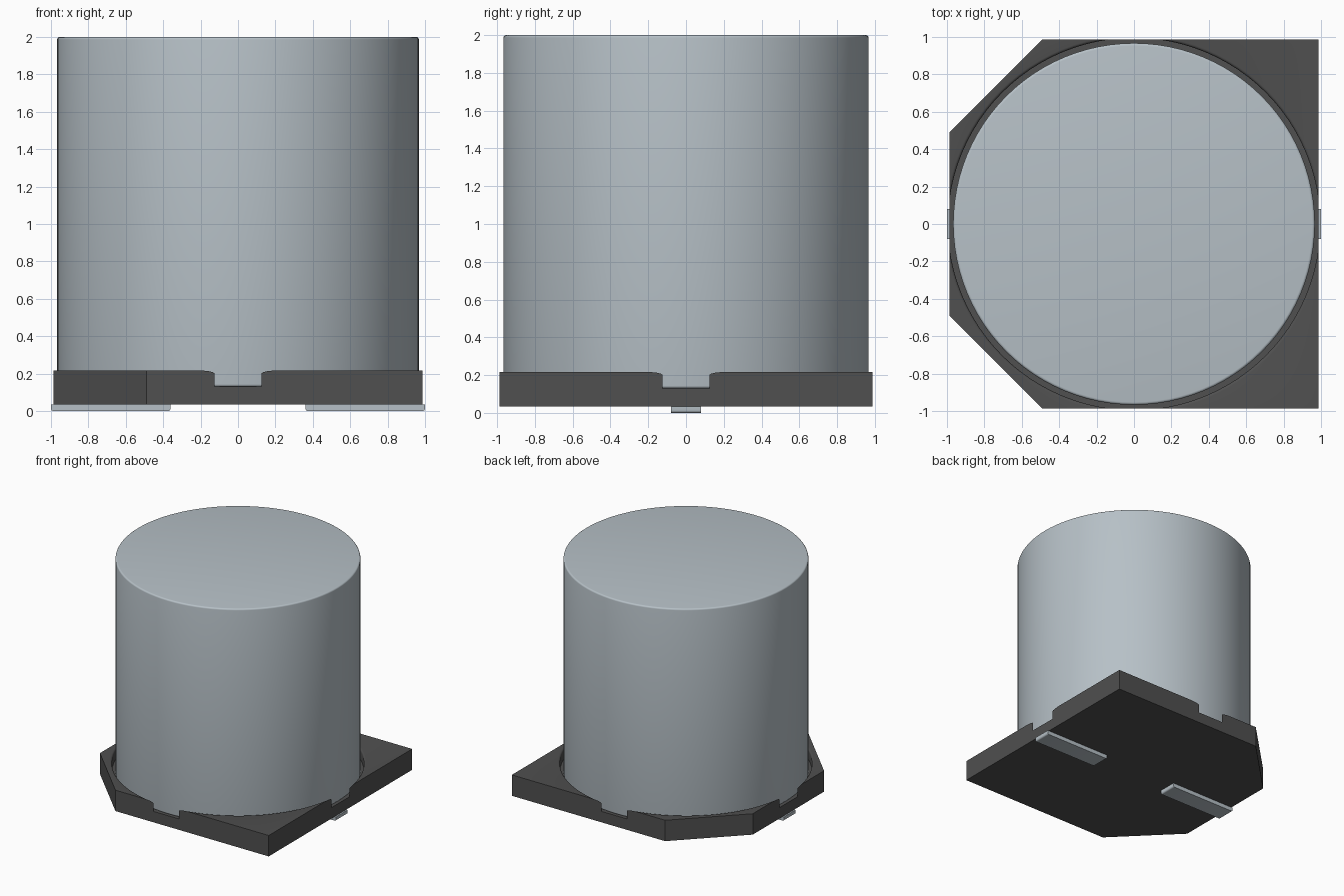
import bpy
import bmesh
import math
from mathutils import Matrix

if "Cube" in bpy.data.objects:
    bpy.data.objects.remove(bpy.data.objects["Cube"], do_unlink=True)

SEGMENTS = 96
BASE_BOTTOM, BASE_TOP, FLOOR = 0.035, 0.217, 0.13
HALF = 0.987          # half width of the base
CAN_R, WELL_R = 0.967, 0.995


def material(name, rgb):
    mat = bpy.data.materials.new(name)
    mat.use_nodes = True
    mat.diffuse_color = (*rgb, 1)
    bsdf = next(n for n in mat.node_tree.nodes if n.type == 'BSDF_PRINCIPLED')
    bsdf.inputs["Base Color"].default_value = (*rgb, 1)
    return mat


metal = material("light_grey_metal", (0.47, 0.53, 0.57))
plastic = material("dark_grey_plastic", (0.08, 0.08, 0.08))


def finish(name, bm, mat):
    bmesh.ops.recalc_face_normals(bm, faces=bm.faces)
    mesh = bpy.data.meshes.new(name)
    bm.to_mesh(mesh)
    bm.free()
    mesh.materials.append(mat)
    obj = bpy.data.objects.new(name, mesh)
    bpy.context.collection.objects.link(obj)
    return obj


def smooth(obj, angle=35):
    bpy.ops.object.select_all(action='DESELECT')
    obj.select_set(True)
    bpy.context.view_layer.objects.active = obj
    bpy.ops.object.shade_smooth_by_angle(angle=math.radians(angle))


def lathe(name, profile, mat):
    """Stack rings of (radius, z) and cap both ends."""
    bm = bmesh.new()
    rings = []
    for r, z in profile:
        rings.append([bm.verts.new((r * math.cos(a), r * math.sin(a), z))
                      for a in (2 * math.pi * i / SEGMENTS for i in range(SEGMENTS))])
    for low, high in zip(rings, rings[1:]):
        for i in range(SEGMENTS):
            j = (i + 1) % SEGMENTS
            bm.faces.new((low[i], low[j], high[j], high[i]))
    bm.faces.new(rings[0])
    bm.faces.new(rings[-1])
    return finish(name, bm, mat)


def arc(cx, cz, r, start, end, steps=4):
    """Points along a circular fillet, angles in degrees."""
    angles = (math.radians(start + (end - start) * i / steps) for i in range(steps + 1))
    return [(cx + r * math.cos(a), cz + r * math.sin(a)) for a in angles]


# Metal can with small rounded rims
rim = 0.014
can = lathe("can", arc(CAN_R - rim, FLOOR + rim, rim, -90, 0)
            + arc(CAN_R - rim, 2 - rim, rim, 0, 90), metal)
smooth(can)

# Base plate with two cut corners on the right side
outline = [(-HALF, -0.49), (-0.49, -HALF), (HALF, -HALF),
           (HALF, HALF), (-0.49, HALF), (-HALF, 0.49)]
bm = bmesh.new()
bottom = bm.faces.new([bm.verts.new((x, y, BASE_BOTTOM)) for x, y in outline])
top = bmesh.ops.extrude_face_region(bm, geom=[bottom])["geom"]
bmesh.ops.translate(bm, vec=(0, 0, BASE_TOP - BASE_BOTTOM),
                    verts=[g for g in top if isinstance(g, bmesh.types.BMVert)])
base = finish("base", bm, plastic)

# Round well with a softened lip, breaking through the middle of each side
lip = 0.015
cutter = lathe("well_cutter", [(WELL_R, FLOOR)]
               + arc(WELL_R + lip, BASE_TOP - lip, lip, 180, 90)
               + [(WELL_R + lip, BASE_TOP + 0.1)], plastic)
cutter.hide_render = True
well = base.modifiers.new("well", 'BOOLEAN')
well.operation = 'DIFFERENCE'
well.solver = 'EXACT'
well.object = cutter
bpy.context.view_layer.objects.active = base
bpy.ops.object.modifier_apply(modifier=well.name)
bpy.data.objects.remove(cutter, do_unlink=True)
smooth(base, 30)

# Solder terminals with rounded lower ends
for side, name in ((1, "left_terminal"), (-1, "right_terminal")):
    bm = bmesh.new()
    bmesh.ops.create_cube(bm, size=1, matrix=Matrix.Translation((side * 0.68, 0, 0.0175))
                          @ Matrix.Diagonal((0.64, 0.16, 0.035, 1)))
    ends = [e for e in bm.edges if all(v.co.z < 0.01 for v in e.verts)
            and abs(e.verts[0].co.x - e.verts[1].co.x) < 0.01]
    bmesh.ops.bevel(bm, geom=ends, offset=0.014, segments=4, profile=0.5, affect='EDGES')
    smooth(finish(name, bm, metal))
